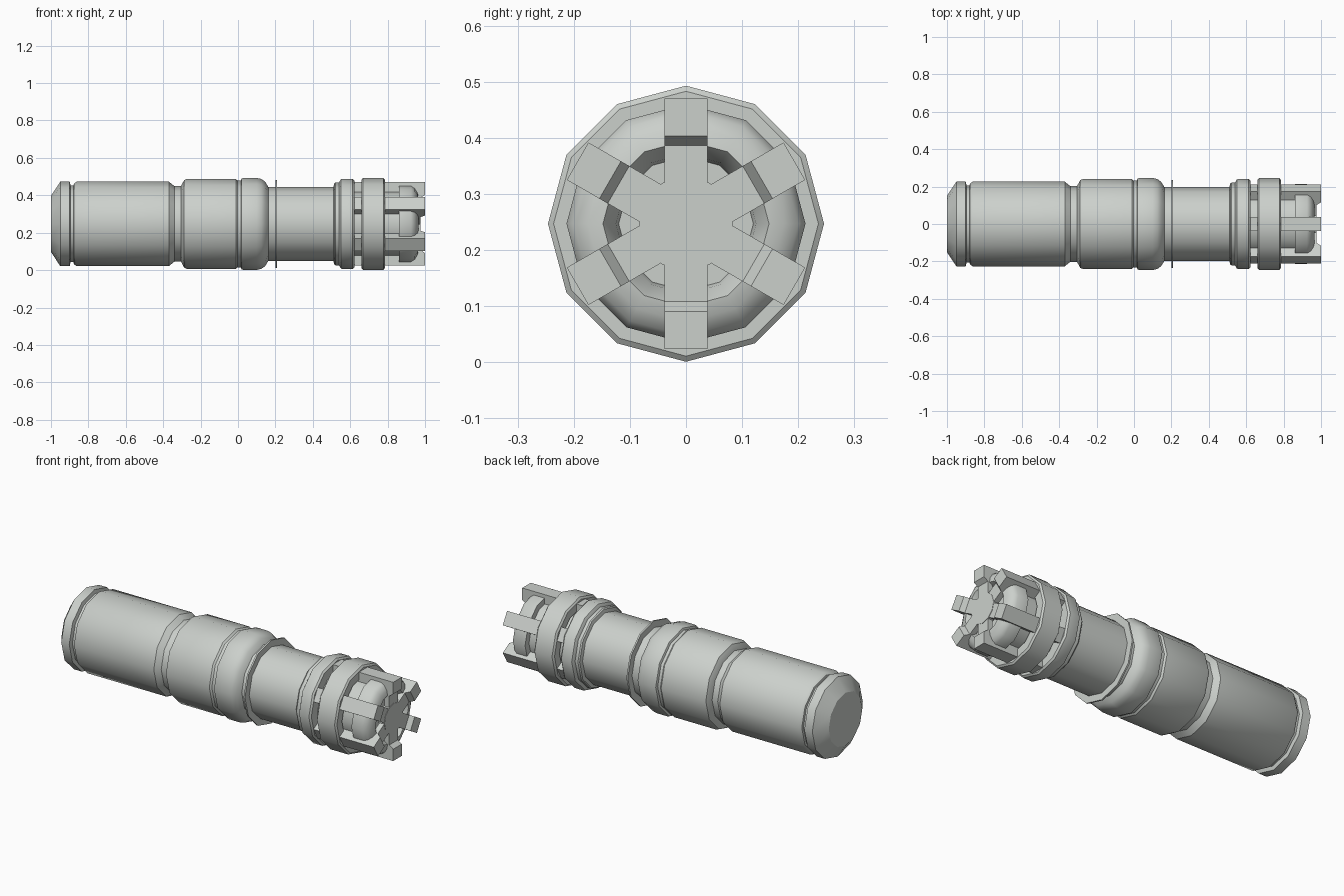
import bpy
import bmesh
from math import cos, sin, tau, radians
from mathutils import Matrix, Vector

cube = bpy.data.objects.get("Cube")
if cube:
    bpy.data.objects.remove(cube)

AXIS_Z = 0.247
SIDES = 12

metal = bpy.data.materials.new("pale_grey_metal")
metal.use_nodes = True
GREY = (0.6, 0.63, 0.6, 1)
metal.diffuse_color = GREY
metal.node_tree.nodes["Principled BSDF"].inputs["Base Color"].default_value = GREY


def finish(name, bm):
    """Turn a bmesh into a shaded object lying along the main axis."""
    bmesh.ops.recalc_face_normals(bm, faces=bm.faces)
    mesh = bpy.data.meshes.new(name)
    bm.to_mesh(mesh)
    bm.free()
    mesh.materials.append(metal)
    obj = bpy.data.objects.new(name, mesh)
    bpy.context.collection.objects.link(obj)
    obj.location.z = AXIS_Z
    bpy.ops.object.select_all(action='DESELECT')
    obj.select_set(True)
    bpy.context.view_layer.objects.active = obj
    bpy.ops.object.shade_smooth_by_angle(angle=radians(34))
    return obj


def lathe(name, profile, closed=False):
    """Sweep (x, radius) points round the x axis; open profiles get end caps."""
    bm = bmesh.new()
    loops = []
    for x, r in profile:
        loops.append([bm.verts.new((x, r * sin(tau * i / SIDES), r * cos(tau * i / SIDES)))
                      for i in range(SIDES)])
    pairs = list(zip(loops, loops[1:]))
    if closed:
        pairs.append((loops[-1], loops[0]))
    else:
        bm.faces.new(loops[0])
        bm.faces.new(loops[-1])
    for a, b in pairs:
        for i in range(SIDES):
            j = (i + 1) % SIDES
            bm.faces.new((a[i], a[j], b[j], b[i]))
    return finish(name, bm)


def radial_bars(name, outline, width):
    """Six copies of an (x, radius) outline, thickened and spread round the axis."""
    bm = bmesh.new()
    for k in range(6):
        turn = Matrix.Rotation(k * tau / 6, 3, 'X')
        sides = [[bm.verts.new(turn @ Vector((x, y, r))) for x, r in outline]
                 for y in (-width / 2, width / 2)]
        for side in sides:
            bm.faces.new(side)
        for i in range(len(outline)):
            j = (i + 1) % len(outline)
            bm.faces.new((sides[0][i], sides[0][j], sides[1][j], sides[1][i]))
    return finish(name, bm)


# Handle: end cap, rear grip and its neck
lathe("end_cap", [(-1, 0.15), (-0.95, 0.226), (-0.9, 0.226), (-0.895, 0.205), (-0.86, 0.205)])
lathe("rear_grip", [(-0.88, 0.205), (-0.877, 0.216), (-0.862, 0.226), (-0.37, 0.226),
                    (-0.34, 0.202), (-0.29, 0.202)])

# Middle sleeve and rounded shoulder
lathe("middle_sleeve", [(-0.305, 0.202), (-0.288, 0.234), (-0.275, 0.24), (-0.012, 0.24),
                        (-0.002, 0.232), (0.03, 0.232)])
lathe("shoulder", [(0.015, 0.232), (0.02, 0.243), (0.03, 0.246), (0.1, 0.246), (0.125, 0.24),
                   (0.145, 0.226), (0.162, 0.198), (0.22, 0.198)])

# Slim front neck with a thin flange
lathe("neck", [(0.15, 0.198), (0.51, 0.198), (0.515, 0.217), (0.522, 0.222), (0.548, 0.222)])
lathe("thin_flange", [(0.2, 0.236), (0.209, 0.236)])

# Collar and the core behind the prongs
lathe("collar", [(0.54, 0.222), (0.55, 0.238), (0.557, 0.241), (0.613, 0.241),
                 (0.622, 0.232), (0.622, 0.17)])
lathe("core", [(0.61, 0.178), (0.87, 0.178)])

# Retaining ring round the prongs
lathe("retaining_ring", [(0.66, 0.235), (0.668, 0.246), (0.777, 0.246), (0.785, 0.236),
                         (0.785, 0.19), (0.66, 0.19)], closed=True)

# Rounded emitter with a recessed mouth
lathe("emitter", [(0.86, 0.17), (0.86, 0.213), (0.925, 0.213), (0.945, 0.2), (0.96, 0.175),
                  (0.965, 0.148), (0.93, 0.125), (0.9, 0.12)])

# Six prongs, each bent inward to the hub
radial_bars("prongs", [(0.615, 0.223), (1, 0.223), (1, 0.156), (0.975, 0.139), (0.975, 0.07),
                       (0.945, 0.07), (0.945, 0.17), (0.615, 0.17)], 0.077)
lathe("hub", [(0.94, 0.084), (0.977, 0.084)])
